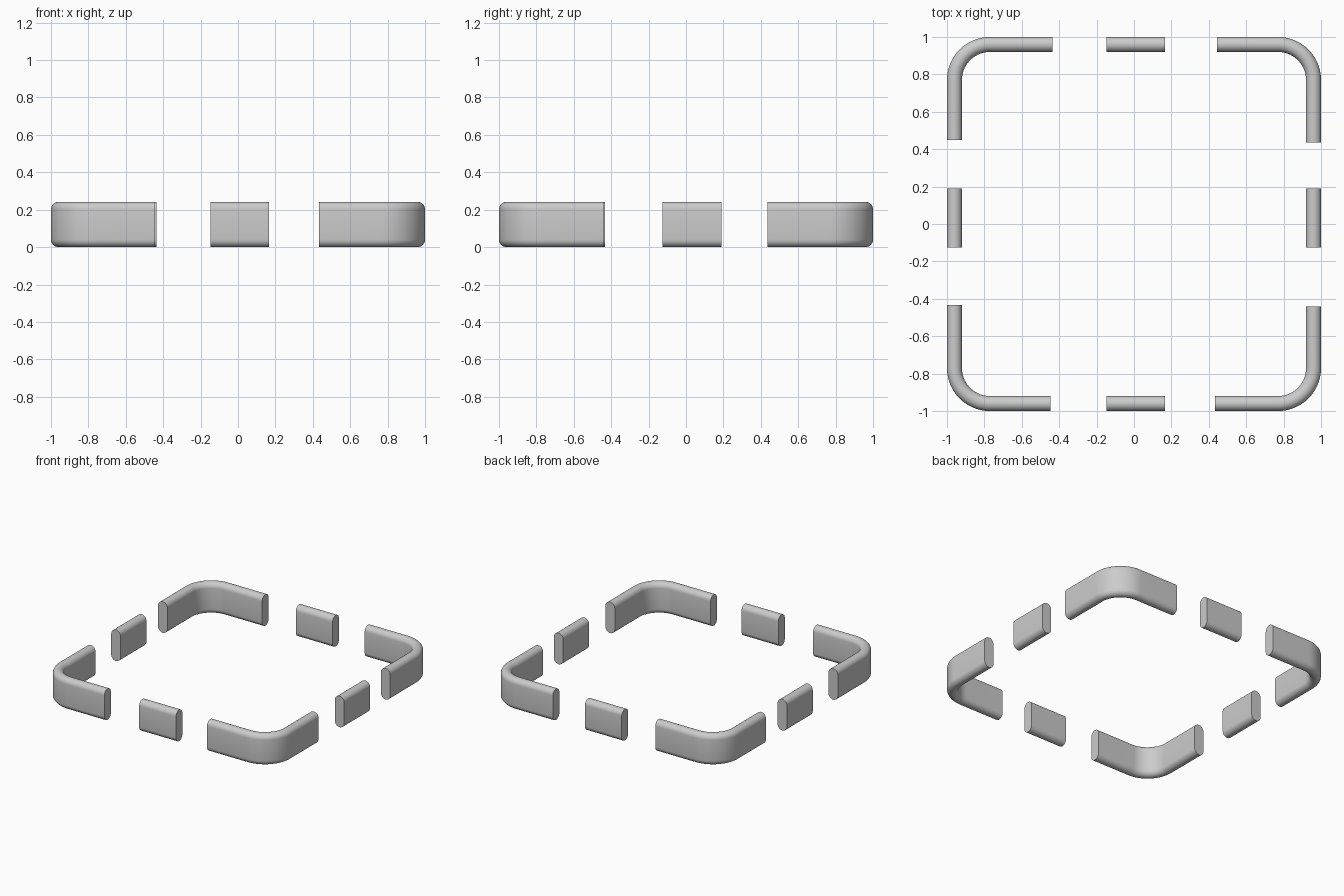
import bpy, bmesh
from math import sin, cos, pi
from mathutils import Vector

if "Cube" in bpy.data.objects:
    bpy.data.objects.remove(bpy.data.objects["Cube"])

W, H = 0.08, 0.242      # bar thickness and height
R = W / 2               # rounded top and bottom edges
MID = 1 - R             # centreline distance from the middle
BEND = 0.19             # centreline corner radius


def stadium(n=12):
    """Upright pill cross-section as (sideways, z) pairs."""
    top = [(R * cos(pi * i / n), H - R + R * sin(pi * i / n)) for i in range(n + 1)]
    low = [(-R * cos(pi * i / n), R - R * sin(pi * i / n)) for i in range(n + 1)]
    return top + low


def sweep(name, stations):
    """Sweep the pill along (point, sideways direction) stations and cap the ends."""
    bm = bmesh.new()
    rings = [[bm.verts.new((p.x + d.x * s, p.y + d.y * s, z)) for s, z in stadium()]
             for p, d in stations]
    n = len(rings[0])
    for a, b in zip(rings, rings[1:]):
        for i in range(n):
            j = (i + 1) % n
            bm.faces.new((a[i], a[j], b[j], b[i]))
    bm.faces.new(rings[0])
    bm.faces.new(rings[-1])
    bmesh.ops.recalc_face_normals(bm, faces=bm.faces)
    mesh = bpy.data.meshes.new(name)
    bm.to_mesh(mesh)
    bm.free()
    obj = bpy.data.objects.new(name, mesh)
    bpy.context.collection.objects.link(obj)
    bpy.ops.object.select_all(action='DESELECT')
    obj.select_set(True)
    bpy.context.view_layer.objects.active = obj
    bpy.ops.object.shade_smooth_by_angle(angle=pi / 6)


def corner(name, sx, sy, x_end, y_end, n=24):
    """Bent corner bar; the ends are distances from the centre lines."""
    c = MID - BEND
    path = [((MID, y_end), 0)]
    path += [((c + BEND * cos(a), c + BEND * sin(a)), a)
             for a in (pi / 2 * i / n for i in range(n + 1))]
    path += [((x_end, MID), pi / 2)]
    sweep(name, [(Vector((sx * x, sy * y)), Vector((sx * cos(a), sy * sin(a))))
                 for (x, y), a in path])


# Four bent corner bars
corner("corner_back_left", -1, 1, 0.437, 0.448)
corner("corner_back_right", 1, 1, 0.443, 0.437)
corner("corner_front_left", -1, -1, 0.447, 0.433)
corner("corner_front_right", 1, -1, 0.434, 0.441)

# Four short straight bars between the corners
for s, fb, lr in ((-1, "front", "left"), (1, "back", "right")):
    sweep("straight_" + fb, [(Vector((x, s * MID)), Vector((0, 1))) for x in (-0.148, 0.167)])
    sweep("straight_" + lr, [(Vector((s * MID, y)), Vector((1, 0))) for y in (-0.126, 0.191)])
